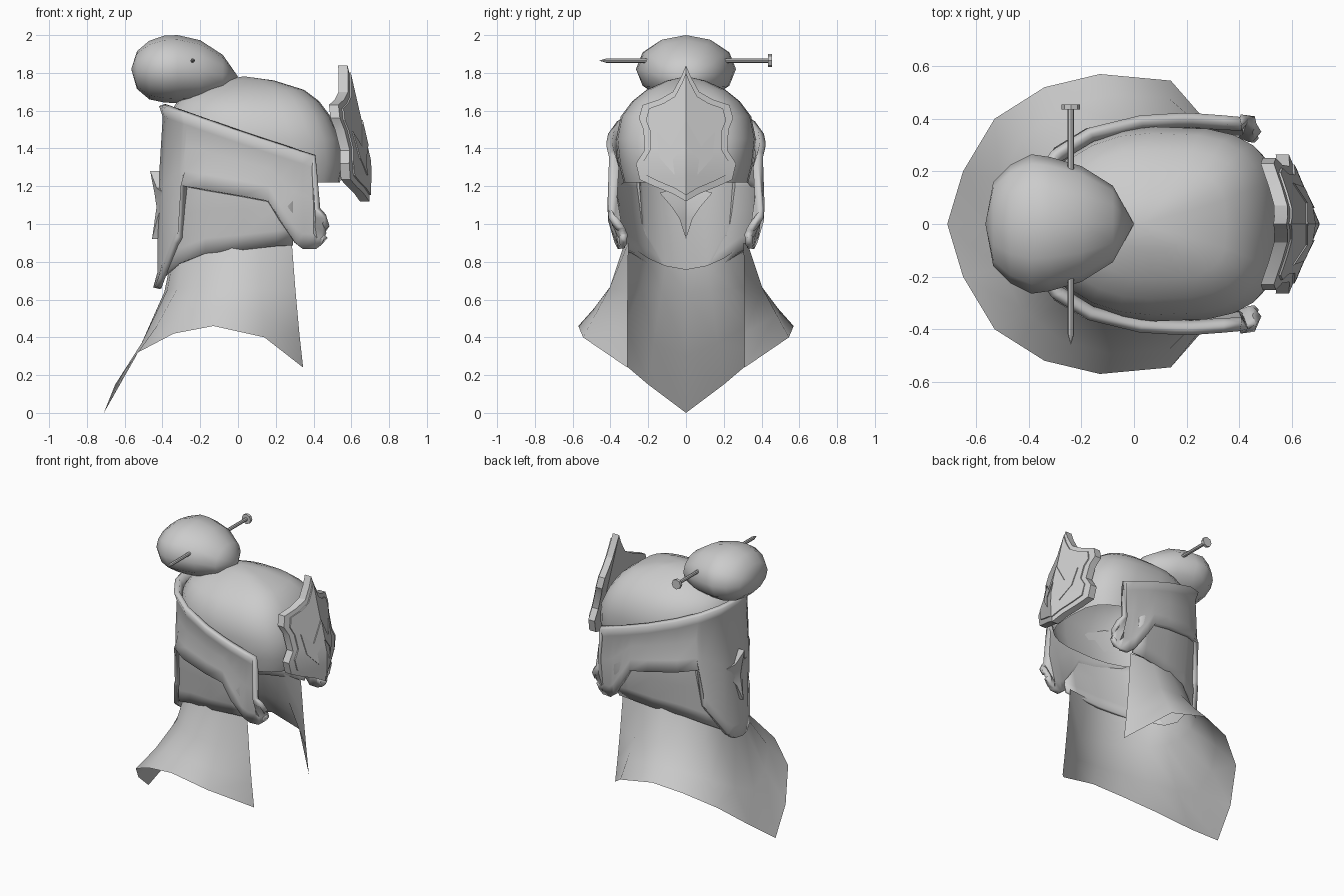
import bpy, bmesh, math
from mathutils import Vector

if "Cube" in bpy.data.objects:
    bpy.data.objects.remove(bpy.data.objects["Cube"])

grey = bpy.data.materials.new("plain_grey")
grey.diffuse_color = (0.6, 0.6, 0.6, 1)
grey.use_nodes = True
grey.node_tree.nodes["Principled BSDF"].inputs["Base Color"].default_value = grey.diffuse_color


def finish(name, bm, thick=0, angle=35, offset=0):
    bmesh.ops.remove_doubles(bm, verts=bm.verts, dist=0.0005)
    bmesh.ops.recalc_face_normals(bm, faces=bm.faces)
    mesh = bpy.data.meshes.new(name)
    bm.to_mesh(mesh)
    bm.free()
    mesh.materials.append(grey)
    ob = bpy.data.objects.new(name, mesh)
    bpy.context.collection.objects.link(ob)
    if thick:
        mod = ob.modifiers.new("thickness", 'SOLIDIFY')
        mod.thickness, mod.offset = thick, offset
    bpy.ops.object.select_all(action='DESELECT')
    bpy.context.view_layer.objects.active = ob
    ob.select_set(True)
    bpy.ops.object.shade_smooth_by_angle(angle=math.radians(angle))
    return ob


def grid(bm, rows, closed=False):
    """Skin a list of equally long point rows."""
    vs = [[bm.verts.new(p) for p in r] for r in rows]
    n = len(rows[0])
    for a, b in zip(vs, vs[1:]):
        for i in range(n if closed else n - 1):
            j = (i + 1) % n
            bm.faces.new((a[i], a[j], b[j], b[i]))


def lerp(table, t):
    for (a, va), (b, vb) in zip(table, table[1:]):
        if t <= b:
            return va + (vb - va) * max(0, (t - a) / (b - a))
    return table[-1][1]


def mirrored(half):
    """Full row from a half row running from the centre to +y."""
    return [(x, -y, z) for x, y, z in half[:0:-1]] + list(half)


# U-shaped plan of the helmet and its narrowing toward the neck
PLAN = [(-.41, 0), (-.40, .075), (-.385, .14), (-.31, .25), (-.17, .33),
        (.03, .375), (.2, .385), (.4, .37), (.46, .34)]
TAPER = [(.65, .8), (.87, .86), (1.2, 1), (1.6, 1.0)]


def on_helmet(x, z, off):
    y = lerp(PLAN, x)
    t = Vector((.02, lerp(PLAN, x + .01) - lerp(PLAN, x - .01)))
    nrm = Vector((-t.y, t.x)).normalized()
    if y < .001:
        nrm = Vector((-1, 0))
    # ear swelling
    off += .05 * max(0, 1 - abs(z - 1.04) / .17) * max(0, min(1, (x - .15) / .15))
    back = .03 * max(0, min(1, (z - 1.1) / .5)) * max(0, -x / .4)
    side = y * lerp(TAPER, z) + nrm.y * off if y > .001 else 0
    return (x + nrm.x * off + back, side, z)


def wrap(name, columns, lip, thick):
    bm = bmesh.new()
    halves = []
    for x, top, bot in columns:
        h = top - bot
        zs = [(top, lip), (top - min(.06, h * .2), 0), (bot + h * .55, 0),
              (bot + min(.08, h * .25), 0), (bot, lip)]
        halves.append([on_helmet(x, z, o) for z, o in zs])
    grid(bm, [mirrored([c[r] for c in halves]) for r in range(5)])
    return finish(name, bm, thick, 30)


# Helmet band with rear flap and rounded ear tabs
def brim(x):
    return 1.62 - (x + .38) * .333


BOTTOM = [(-.41, .66), (-.40, .665), (-.385, .71), (-.31, .90), (-.295, .93), (-.28, 1.2),
          (-.17, 1.18), (.03, 1.145), (.16, 1.12), (.22, 1.02), (.3, .9), (.34, .87), (.4, .87)]
cols = [(x, brim(x), b) for x, b in BOTTOM]
cols += [(.402, 1.08, .875), (.43, 1.04, .89), (.45, .98, .93)]
wrap("helmet_band", cols, .022, .035)

# Neck guard beneath the band
GUARD = [(-.41, .70), (-.40, .71), (-.385, .73), (-.31, .79), (-.17, .845), (.03, .865),
         (.2, .885), (.29, .89)]
wrap("neck_guard", [(x, 1.26, b) for x, b in GUARD], 0, .02)

# Flared neck cape
CAPE = [
    [(-.365, 0, .76), (-.35, .11, .78), (-.29, .20, .82), (-.17, .275, .87),
     (-.03, .315, .89), (.12, .325, .90), (.285, .305, .90)],
    [(-.39, 0, .64), (-.375, .13, .65), (-.32, .24, .66), (-.21, .335, .67),
     (-.07, .40, .67), (.12, .405, .66), (.305, .308, .64)],
    [(-.54, 0, .30), (-.51, .17, .37), (-.43, .32, .46), (-.28, .44, .53),
     (-.10, .49, .55), (.13, .48, .52), (.325, .31, .42)],
    [(-.71, 0, 0), (-.65, .2, .15), (-.53, .4, .32), (-.34, .52, .42),
     (-.13, .57, .46), (.14, .545, .40), (.345, .31, .24)]]
bm = bmesh.new()
grid(bm, [mirrored(r) for r in CAPE])
finish("neck_cape", bm, angle=60)

# Swept hair dome: rings of (z, back x, front x, half width)
bm = bmesh.new()
rings = []
for z, xb, xf, w in [(1.22, -.36, .54, .33), (1.32, -.37, .56, .355), (1.45, -.375, .545, .37),
                     (1.57, -.375, .49, .345), (1.65, -.32, .43, .285),
                     (1.71, -.22, .35, .21), (1.76, -.08, .19, .10)]:
    cx = min(.08, (xb + xf) / 2)
    ring = []
    for i in range(24):
        c, s = math.cos(i * math.tau / 24), math.sin(i * math.tau / 24)
        e = 2 / 3.2 if c > 0 else 1
        a = xf - cx if c > 0 else cx - xb
        ring.append((cx + math.copysign(abs(c) ** e, c) * a,
                     math.copysign(abs(s) ** e, s) * w, z))
    rings.append(ring)
rings.append([(.03, 0, 1.782)] * 24)
grid(bm, rings, True)
finish("hair_dome", bm, angle=60)

# Egg-shaped bun: rings of (x, centre z, half height, half width)
bm = bmesh.new()
rings = [[(x, ry * math.cos(a), zc + rz * math.sin(a))
          for a in (i * math.tau / 12 for i in range(12))]
         for x, zc, rz, ry in [(-.565, 1.82, 0, 0), (-.535, 1.815, .10, .16),
                               (-.47, 1.815, .155, .225), (-.39, 1.82, .177, .265),
                               (-.32, 1.82, .18, .255), (-.2, 1.81, .163, .22),
                               (-.08, 1.79, .105, .145), (0, 1.78, 0, 0)]]
grid(bm, rings, True)
finish("hair_bun", bm, angle=60)

# Hair pin: shaft, point and flat head from (y, radius) profile
bm = bmesh.new()
rings = [[(-.24 + r * math.cos(i * math.tau / 8), y, 1.865 + r * math.sin(i * math.tau / 8))
          for i in range(8)]
         for y, r in [(-.46, 0), (-.42, .012), (.435, .012), (.435, .035), (.455, .035), (.455, 0)]]
grid(bm, rings, True)
finish("hair_pin", bm)


def plate(name, outline, spine, slope, thick):
    """Ridged plate: (half width, z) outline folded back from a centre spine."""
    bm = bmesh.new()
    rows = []
    for w, z in outline:
        x = lerp(spine, z)
        e = x + slope * w
        # each row loops round the plate section
        rows.append([(e, -w, z), (x, 0, z), (e, w, z),
                     (e - thick, w, z), (x - thick, 0, z), (e - thick, -w, z)])
    grid(bm, rows, True)
    return finish(name, bm, angle=25)


# Brow shield, its raised field and a pointed crest
SPINE = [(1.12, .695), (1.32, .70), (1.6, .635), (1.84, .58)]
SHIELD = [(0, 1.12), (.07, 1.16), (.17, 1.20), (.245, 1.235), (.265, 1.32), (.22, 1.39),
          (.225, 1.50), (.25, 1.56), (.23, 1.63), (.14, 1.66), (.07, 1.70), (.025, 1.78), (0, 1.84)]
plate("brow_shield", SHIELD, SPINE, -.42, .05)
FIELD = [(w * .85, 1.45 + (z - 1.45) * .9) for w, z in SHIELD]
plate("shield_field", FIELD, [(z, x + .008) for z, x in SPINE], -.42, .03)

bm = bmesh.new()
CREST = [(0, 1.55), (.08, 1.41), (.155, 1.49), (.14, 1.35), (.06, 1.26), (.07, 1.34), (0, 1.42)]
for s in (-1, 1):
    bm.faces.new([bm.verts.new((lerp(SPINE, z) - .42 * w + .014, s * w, z)) for w, z in CREST])
ext = bmesh.ops.extrude_face_region(bm, geom=bm.faces[:])
bmesh.ops.translate(bm, vec=(-.012, 0, 0),
                    verts=[v for v in ext["geom"] if isinstance(v, bmesh.types.BMVert)])
finish("shield_crest", bm)

# Four-pointed star on the back of the helmet
STAR = [(0, .92), (.035, 1.03), (.075, 1.09), (.14, 1.165), (.05, 1.19), (0, 1.28)]
plate("rear_star", STAR, [(.92, -.385), (1.1, -.36), (1.28, -.395)], .35, .07)
